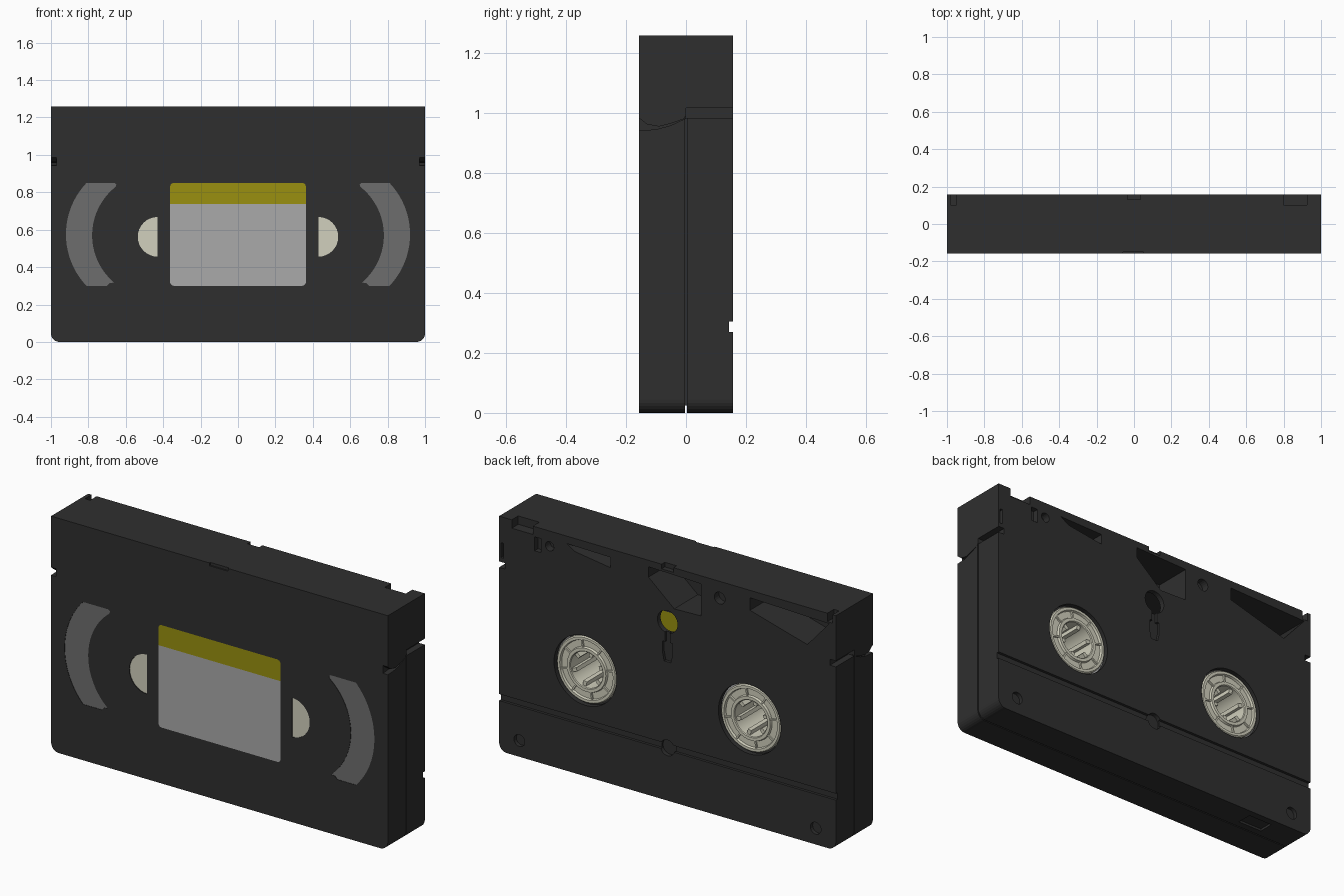
import bpy, bmesh, math
from mathutils import Matrix

if "Cube" in bpy.data.objects:
    bpy.data.objects.remove(bpy.data.objects["Cube"])

def material(name, rgb):
    m = bpy.data.materials.new(name)
    m.diffuse_color = (*rgb, 1)
    m.use_nodes = True
    m.node_tree.nodes["Principled BSDF"].inputs["Base Color"].default_value = m.diffuse_color
    return m

BLACK = material("black plastic", (0.028, 0.028, 0.028))
WINDOW = material("window grey", (0.155, 0.155, 0.155))
PAPER = material("label grey", (0.40, 0.40, 0.40))
YELLOW = material("label yellow", (0.32, 0.28, 0.005))
CREAM = material("cream plastic", (0.64, 0.63, 0.51))
F, B, H = -0.157, 0.157, 1.26          # front, back, height

def finish(bm, name, mat):
    bmesh.ops.recalc_face_normals(bm, faces=bm.faces)
    me = bpy.data.meshes.new(name)
    bm.to_mesh(me)
    bm.free()
    me.materials.append(mat)
    ob = bpy.data.objects.new(name, me)
    bpy.context.collection.objects.link(ob)
    return ob

def prism(name, pts, a, b, mat=BLACK, axis='Y'):
    """Extrude an outline: (x, z) along Y, or (y, z) along X."""
    bm = bmesh.new()
    place = (lambda p: (p[0], a, p[1])) if axis == 'Y' else (lambda p: (a, p[0], p[1]))
    face = bm.faces.new([bm.verts.new(place(p)) for p in pts])
    geo = bmesh.ops.extrude_face_region(bm, geom=[face])['geom']
    d = (0, b - a, 0) if axis == 'Y' else (b - a, 0, 0)
    bmesh.ops.translate(bm, vec=d, verts=[v for v in geo if isinstance(v, bmesh.types.BMVert)])
    return finish(bm, name, mat)

def arc(cx, cz, r, a0, a1, n=16):
    return [(cx + r * math.cos(math.radians(a0 + (a1 - a0) * i / n)),
             cz + r * math.sin(math.radians(a0 + (a1 - a0) * i / n))) for i in range(n + 1)]

def circle(cx, cz, r, n=32):
    return arc(cx, cz, r, 0, 360, n)[:-1]

def rect(x0, x1, z0, z1):
    return [(x0, z0), (x1, z0), (x1, z1), (x0, z1)]

def mirror(pts):
    return [(-x, z) for x, z in pts]

# shell with rounded bottom corners
outline = [(1, H), (-1, H)] + arc(-0.955, 0.045, 0.045, 180, 270, 6) + arc(0.955, 0.045, 0.045, 270, 360, 6)
shell = prism("cassette_shell", outline, F, B)

def cut(pts, a, b, axis='Y'):
    c = prism("cutter", pts, a, b, axis=axis)
    c.hide_render = True
    mod = shell.modifiers.new("cut", 'BOOLEAN')
    mod.operation, mod.object, mod.solver = 'DIFFERENCE', c, 'EXACT'
    bpy.context.view_layer.objects.active = shell
    bpy.ops.object.modifier_apply(modifier=mod.name)
    bpy.data.objects.remove(c)

def cut_back(pts, depth):
    cut(pts, B - depth, B + 0.05)

# hollow inside
cut(rect(-0.945, 0.945, 0.045, 1.025), -0.13, 0.13)

# front windows, hub windows and label
def front_panel(name, pts, mat, y=F):
    cut(pts, F - 0.05, -0.12)
    prism(name, pts, y, -0.132, mat)

crescent = (arc(-0.52, 0.575, 0.40, 136.6, 223.4, 20) + [(-0.70, 0.30), (-0.685, 0.315)]
            + arc(-0.45, 0.57, 0.33, 230, 128, 20) + [(-0.65, 0.842), (-0.66, 0.85)])
half = arc(-0.43, 0.562, 0.106, 90, 270)
for side, flip in (("left", lambda p: p), ("right", mirror)):
    front_panel(side + "_tape_window", flip(crescent), WINDOW, F + 0.002)
    front_panel(side + "_hub_window", flip(half), CREAM, F + 0.004)
r, lx, z0, zs, z1 = 0.02, 0.363, 0.30, 0.738, 0.85
lower = [(lx, zs), (-lx, zs)] + arc(-lx + r, z0 + r, r, 180, 270, 5) + arc(lx - r, z0 + r, r, 270, 360, 5)
upper = [(-lx, zs), (lx, zs)] + arc(lx - r, z1 - r, r, 0, 90, 5) + arc(-lx + r, z1 - r, r, 90, 180, 5)
cut(lower[2:] + upper[2:], F - 0.05, -0.12)
prism("label_lower", lower, F, -0.132, PAPER)
prism("label_band", upper, F, -0.132, YELLOW)

# hub openings, brake hole and slot below it
for s in (-1, 1):
    cut_back(circle(s * 0.488, 0.567, 0.186, 48), 0.06)
cut_back(circle(0, 0.96, 0.06), 0.06)
cut_back([(-0.015, 0.92), (-0.015, 0.85), (-0.03, 0.85), (-0.03, 0.79), (-0.02, 0.745),
          (0.02, 0.745), (0.03, 0.79), (0.03, 0.85), (0.015, 0.85), (0.015, 0.92)], 0.015)

# tape path pockets near the flap
cut_back([(0.113, 1.225), (-0.2, 1.217), (-0.2, 1.045), (-0.04, 1.04), (0.113, 1.17)], 0.2)
cut_back([(-0.49, 1.22), (-0.96, 1.206), (-0.83, 1.06), (-0.49, 1.153)], 0.2)
cut_back([(0.6, 1.22), (0.34, 1.215), (0.34, 1.16), (0.55, 1.19)], 0.12)
cut_back(circle(0.70, 1.178, 0.025, 20), 0.04)
cut_back(circle(-0.31, 1.17, 0.032, 20), 0.04)
cut_back(rect(0.75, 0.79, 1.13, 1.205), 0.03)
cut_back(rect(0.975, 0.99, 1.04, 1.12), 0.02)

# notches in the top edge
cut_back(rect(0.80, 0.925, 1.215, H + 0.05), 0.055)
cut_back(rect(-0.035, 0.035, 1.235, H + 0.05), 0.027)
cut_back(rect(-0.98, -0.95, 1.215, H + 0.05), 0.055)
cut(rect(-0.06, 0.05, 1.245, H + 0.05), F - 0.05, F + 0.008)

# label groove, screw holes and locating hole on the back
cut_back(rect(-1.1, 1.1, 0.27, 0.305), 0.014)
cut_back(circle(0, 0.283, 0.042), 0.022)
for s in (-1, 1):
    cut_back(circle(s * 0.88, 0.087, 0.032, 20), 0.02)

# flap gaps and shell seam on both sides
nick = [(-0.2, 0.943), (-0.157, 0.943), (-0.10, 0.946), (-0.05, 0.96), (0.003, 0.985),
        (-0.05, 0.966), (-0.09, 0.956), (-0.13, 0.963), (-0.157, 0.985), (-0.2, 0.99)]
for s in (-1, 1):
    cut(nick, s * 0.97, s * 1.05, 'X')
    cut(rect(0.0, 0.2, 0.985, 1.017), s * 0.965, s * 1.05, 'X')
    cut(rect(-0.003, 0.003, -0.05, 0.99), s * 0.99, s * 1.05, 'X')
cut(rect(-0.003, 0.003, -0.05, 0.025), -1.1, 1.1, 'X')
# record tab recess underneath
cut(rect(0.04, 0.12, -0.05, 0.012), -0.78, -0.64, 'X')

# reel hubs: lathed flange, ribs and drive teeth
profile = [(0.178, -0.125), (0.178, 0.142), (0.172, 0.149), (0.158, 0.149), (0.154, 0.137), (0.12, 0.137),
           (0.116, 0.149), (0.1, 0.149), (0.096, 0.145), (0.096, -0.09), (0.0, -0.09)]
def add_box(bm, r0, r1, w, y0, y1, ang):
    m = (Matrix.Rotation(ang, 4, 'Y') @ Matrix.Translation(((r0 + r1) / 2, (y0 + y1) / 2, 0))
         @ Matrix.Diagonal((r1 - r0, y1 - y0, w, 1)))
    bmesh.ops.create_cube(bm, size=1, matrix=m)

for side, s in (("left", -1), ("right", 1)):
    bm = bmesh.new()
    vs = [bm.verts.new((x, y, 0)) for x, y in profile]
    es = [bm.edges.new(p) for p in zip(vs, vs[1:])]
    bmesh.ops.spin(bm, geom=vs + es, cent=(0, 0, 0), axis=(0, 1, 0), angle=2 * math.pi, steps=48)
    bmesh.ops.remove_doubles(bm, verts=bm.verts, dist=1e-4)
    for i in range(8):
        add_box(bm, 0.114, 0.16, 0.008, 0.13, 0.146, i * math.pi / 4 + 0.2)
    for i in range(6):
        add_box(bm, 0.07, 0.1, 0.02, -0.095, 0.135, i * math.pi / 3 + 0.3)
    hub = finish(bm, side + "_reel_hub", CREAM)
    hub.location = (s * 0.488, 0, 0.567)
    bpy.ops.object.select_all(action='DESELECT')
    hub.select_set(True)
    bpy.context.view_layer.objects.active = hub
    bpy.ops.object.shade_smooth_by_angle(angle=math.radians(30))
